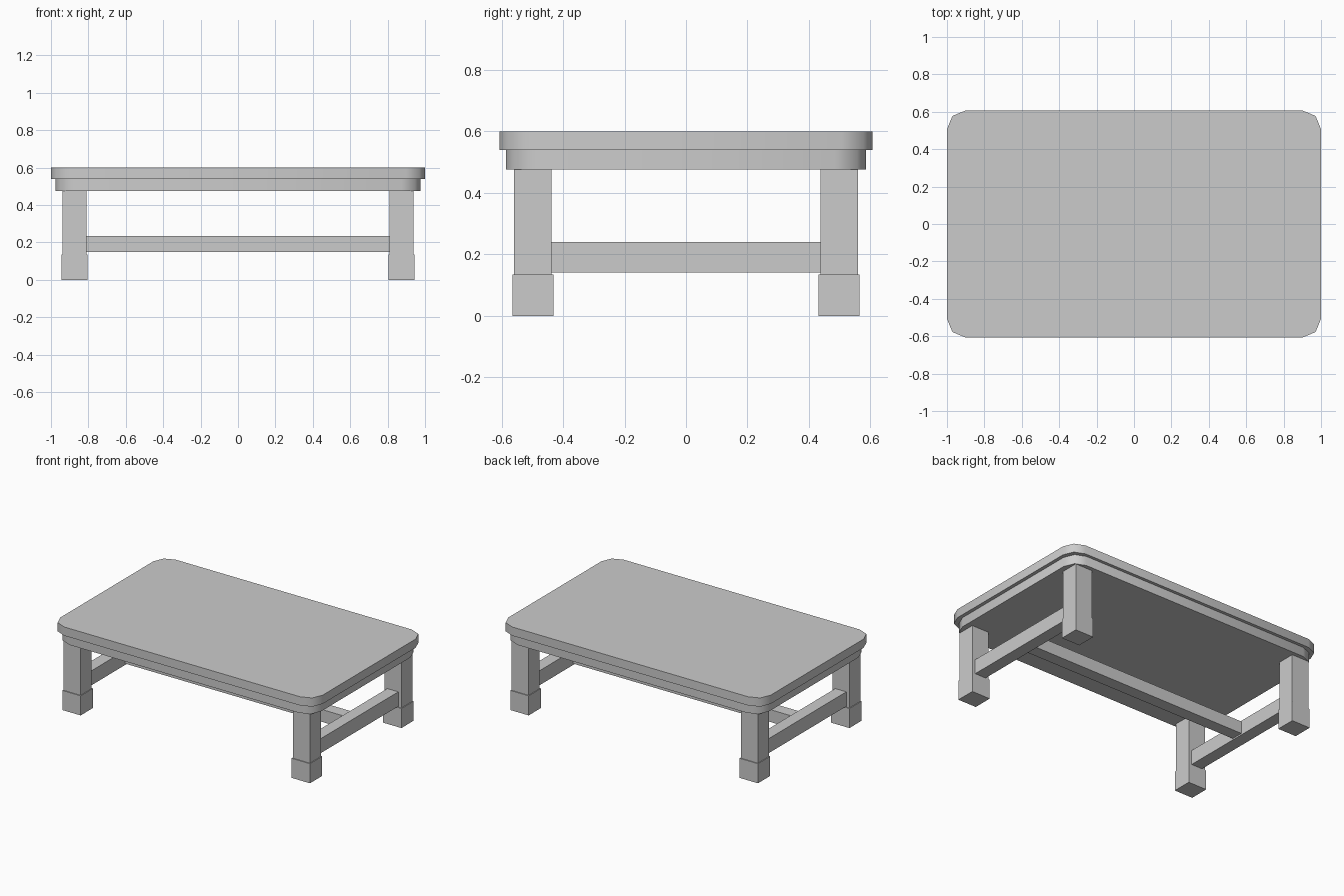
import bpy, bmesh, math

cube = bpy.data.objects.get("Cube")
if cube:
    bpy.data.objects.remove(cube, do_unlink=True)

# Single grey finish
grey = bpy.data.materials.new("plain_grey")
grey.use_nodes = True
colour = (0.6, 0.6, 0.6, 1)
grey.diffuse_color = colour
grey.node_tree.nodes["Principled BSDF"].inputs["Base Color"].default_value = colour


def box(name, centre, half, bottom, top, corner=0):
    """Box between two heights, with optional rounded vertical corners."""
    bm = bmesh.new()
    bmesh.ops.create_cube(bm, size=2)
    for v in bm.verts:
        v.co.x = centre[0] + v.co.x * half[0]
        v.co.y = centre[1] + v.co.y * half[1]
        v.co.z = top if v.co.z > 0 else bottom
    if corner:
        upright = [e for e in bm.edges
                   if abs(e.verts[0].co.z - e.verts[1].co.z) > 1e-4]
        bmesh.ops.bevel(bm, geom=upright, offset=corner, segments=2,
                        profile=0.5, affect='EDGES')
    mesh = bpy.data.meshes.new(name)
    bm.to_mesh(mesh)
    bm.free()
    mesh.materials.append(grey)
    obj = bpy.data.objects.new(name, mesh)
    bpy.context.collection.objects.link(obj)
    if corner:
        bpy.ops.object.select_all(action='DESELECT')
        obj.select_set(True)
        bpy.context.view_layer.objects.active = obj
        bpy.ops.object.shade_smooth_by_angle(angle=math.radians(50))
    return obj


LEG_X, LEG_Y = 0.874, 0.498

# Top slab and the slightly smaller slab beneath it
box("tabletop", (0, 0), (1, 0.607), 0.54, 0.6, 0.1)
box("apron", (0, 0), (0.976, 0.586), 0.475, 0.54, 0.1)

# Legs with wider square feet, and the end stretchers
for side, sx in (("left", 1), ("right", -1)):
    for end, sy in (("front", -1), ("back", 1)):
        centre = (sx * LEG_X, sy * LEG_Y)
        box(f"{end}_{side}_leg", centre, (0.065, 0.061), 0.135, 0.475)
        box(f"{end}_{side}_foot", centre, (0.07, 0.067), 0, 0.135)
    box(f"{side}_stretcher", (sx * LEG_X, 0), (0.042, LEG_Y - 0.06), 0.14, 0.24)

# Long stretcher joining the two ends
box("centre_stretcher", (0, 0), (LEG_X - 0.042, 0.042), 0.15, 0.235)
